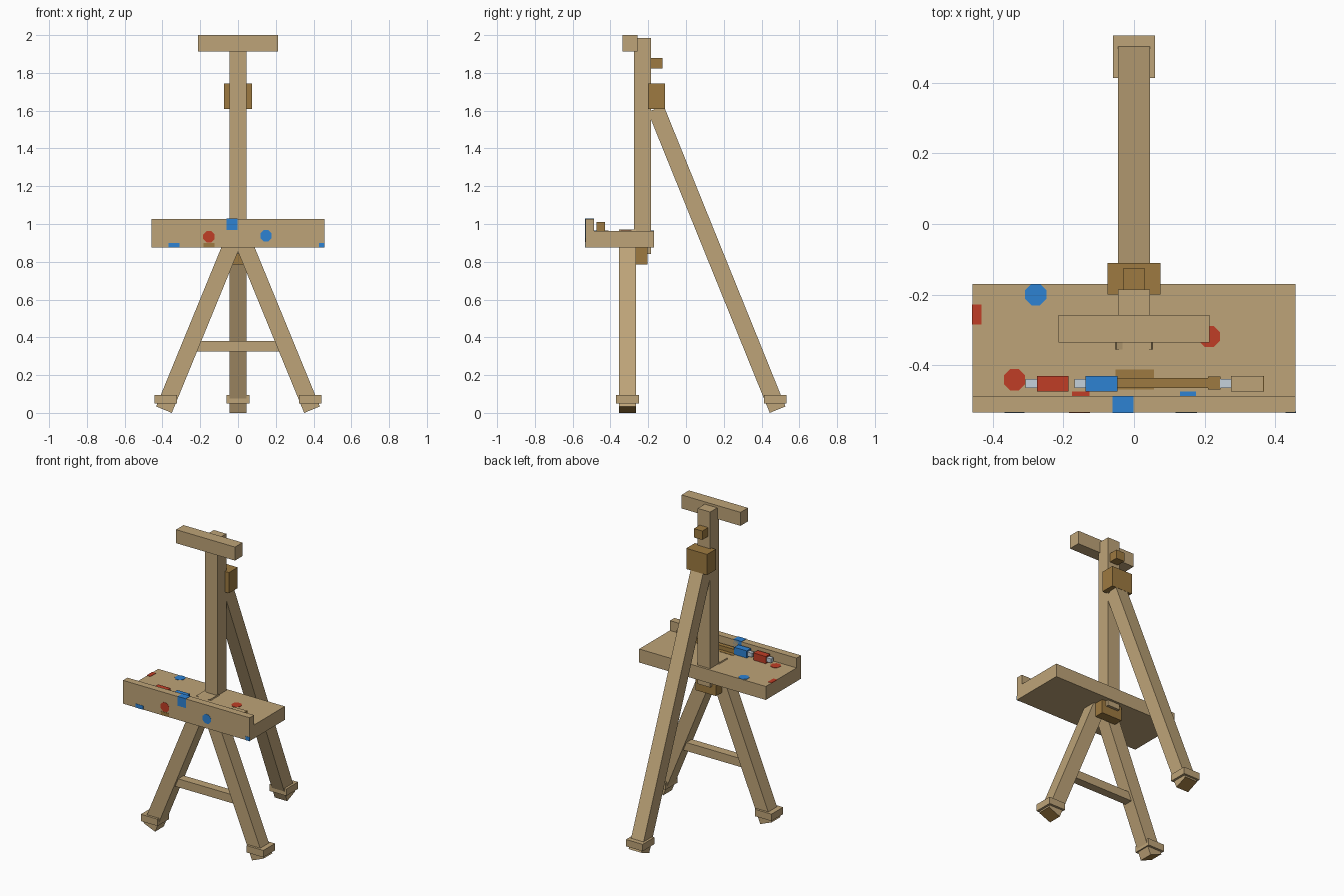
import bpy, bmesh, math
from mathutils import Vector, Matrix

cube = bpy.data.objects.get("Cube")
if cube:
    bpy.data.objects.remove(cube, do_unlink=True)


def material(name, r, g, b):
    m = bpy.data.materials.new(name)
    m.use_nodes = True
    m.diffuse_color = (r, g, b, 1)
    m.node_tree.nodes["Principled BSDF"].inputs["Base Color"].default_value = (r, g, b, 1)
    return m


TAN = material("light wood", 0.515, 0.371, 0.188)
BROWN = material("dark wood", 0.34, 0.195, 0.052)
RED = material("red paint", 0.53, 0.048, 0.019)
BLUE = material("blue paint", 0.027, 0.223, 0.65)
METAL = material("pale metal", 0.56, 0.64, 0.71)


def finish(name, bm, *mats):
    mesh = bpy.data.meshes.new(name)
    bm.to_mesh(mesh)
    bm.free()
    for m in mats:
        mesh.materials.append(m)
    ob = bpy.data.objects.new(name, mesh)
    bpy.context.collection.objects.link(ob)
    return ob


def box(name, x, y, z, mat):
    """Box from three (low, high) ranges."""
    bm = bmesh.new()
    bmesh.ops.create_cube(bm, size=1)
    for v in bm.verts:
        v.co = [(lo + hi) / 2 + c * (hi - lo) for c, (lo, hi) in zip(v.co, (x, y, z))]
    return finish(name, bm, mat)


def beam(name, top, foot, width):
    """Square beam with a dark cut face at its foot."""
    top, foot = Vector(top), Vector(foot)
    axis = top - foot
    bm = bmesh.new()
    bmesh.ops.create_cube(bm, size=1)
    bm.normal_update()
    for f in bm.faces:
        f.material_index = 1 if f.normal.z < -0.5 else 0
    rot = axis.to_track_quat('Z', 'Y').to_matrix().to_4x4()
    size = Matrix.Diagonal((width, width, axis.length, 1))
    bm.transform(Matrix.Translation((top + foot) / 2) @ rot @ size)
    return finish(name, bm, TAN, BROWN)


def spot(name, centre, mat, on_front=False, size=0.06):
    """Thin eight-sided paint blot, flat on the tray or on its front."""
    bm = bmesh.new()
    r = size / 2 / math.cos(math.pi / 8)
    bmesh.ops.create_cone(bm, cap_ends=True, segments=8, radius1=r, radius2=r, depth=0.004)
    bm.transform(Matrix.Rotation(math.pi / 8, 4, 'Z'))
    if on_front:
        bm.transform(Matrix.Rotation(math.pi / 2, 4, 'X'))
    bm.transform(Matrix.Translation(centre))
    return finish(name, bm, mat)


# Mast, top bar and hinge blocks
box("mast", (-0.045, 0.045), (-0.275, -0.185), (0.84, 1.985), TAN)
box("top_bar", (-0.213, 0.213), (-0.335, -0.258), (1.912, 2.0), TAN)
box("small_peg", (-0.03, 0.03), (-0.19, -0.125), (1.822, 1.88), BROWN)
box("hinge_block", (-0.075, 0.075), (-0.2, -0.11), (1.61, 1.745), BROWN)
box("lower_block", (-0.075, 0.075), (-0.265, -0.203), (0.785, 0.88), BROWN)

# Legs with foot collars
for side, s in (("left", 1), ("right", -1)):
    beam(f"front_leg_{side}", (0.008 * s, -0.31, 0.953), (0.392 * s, -0.31, 0.017), 0.09)
    cx = 0.382 * s
    box(f"foot_collar_{side}", (cx - 0.06, cx + 0.06), (-0.37, -0.25), (0.05, 0.095), TAN)
beam("rear_leg", (0, -0.16, 1.61), (0, 0.485, 0.017), 0.09)
box("foot_collar_rear", (-0.06, 0.06), (0.413, 0.533), (0.05, 0.095), TAN)
box("crossbar", (-0.235, 0.235), (-0.338, -0.282), (0.325, 0.38), TAN)

# Tray and lip
box("tray", (-0.457, 0.457), (-0.533, -0.17), (0.875, 0.963), TAN)
box("tray_lip", (-0.457, 0.457), (-0.533, -0.487), (0.963, 1.027), TAN)

# Paint tubes and brush
for name, x, mat in (("red", -0.275, RED), ("blue", -0.137, BLUE), ("plain", 0.275, TAN)):
    box(f"{name}_tube", (x, x + 0.09), (-0.474, -0.43), (0.963, 1.01), mat)
    box(f"{name}_tube_cap", (x - 0.032, x), (-0.464, -0.438), (0.973, 1.0), METAL)
box("plain_tube_end", (0.365, 0.368), (-0.474, -0.43), (0.963, 1.01), BROWN)
box("brush_handle", (-0.05, 0.22), (-0.464, -0.436), (0.963, 0.992), BROWN)
box("brush_head", (0.21, 0.245), (-0.468, -0.432), (0.963, 0.996), BROWN)

# Paint blots on the tray floor
FLOOR, FRONT = 0.963, -0.533
spot("floor_blot_red_a", (-0.338, -0.441, FLOOR), RED)
spot("floor_blot_red_b", (0.213, -0.318, FLOOR), RED)
spot("floor_blot_blue", (-0.278, -0.2, FLOOR), BLUE)
box("floor_blot_red_edge", (-0.459, -0.432), (-0.285, -0.228), (0.961, 0.965), RED)
box("floor_blot_red_lip", (-0.176, -0.126), (-0.487, -0.474), (0.961, 0.965), RED)
box("floor_blot_blue_lip", (0.13, 0.175), (-0.487, -0.474), (0.961, 0.965), BLUE)
box("floor_stain", (-0.052, 0.057), (-0.468, -0.412), (0.961, 0.965), BROWN)

# Paint blots on the tray front
spot("front_blot_red", (-0.154, FRONT, 0.933), RED, True)
spot("front_blot_blue", (0.148, FRONT, 0.937), BLUE, True)
box("front_blot_blue_top", (-0.061, -0.002), (-0.535, -0.487), (0.968, 1.029), BLUE)
box("front_blot_blue_low", (-0.367, -0.31), (-0.535, -0.531), (0.875, 0.9), BLUE)
box("front_blot_blue_corner", (0.428, 0.459), (-0.535, -0.531), (0.875, 0.9), BLUE)
box("front_stain", (-0.183, -0.125), (-0.535, -0.531), (0.876, 0.9), BROWN)
